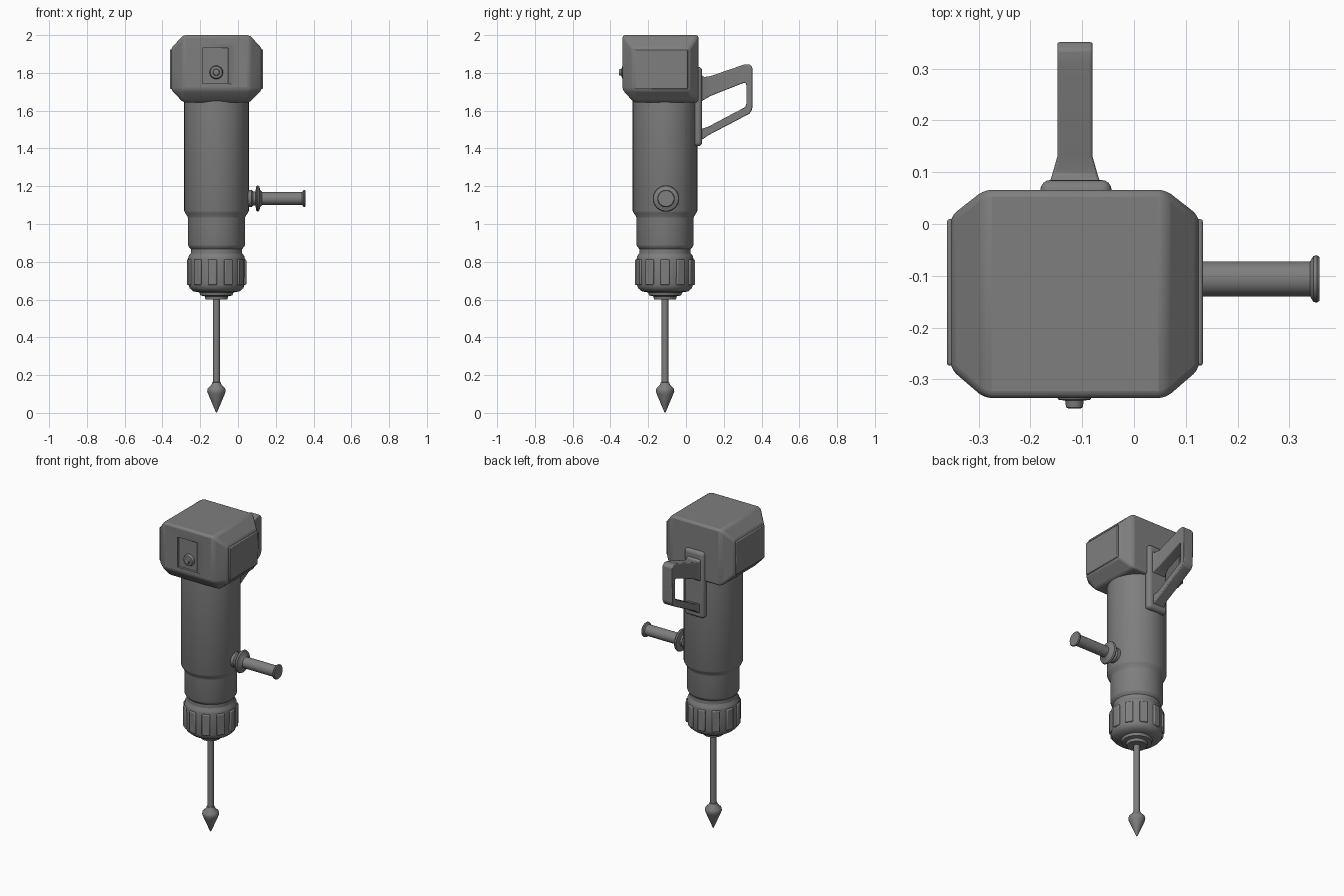
import bpy, bmesh, math
from mathutils import Matrix, Vector

if "Cube" in bpy.data.objects:
    bpy.data.objects.remove(bpy.data.objects["Cube"], do_unlink=True)

CX, CY = -0.114, -0.111          # axis of the tool
metal = bpy.data.materials.new("plain grey")
metal.use_nodes = True
GREY = (0.21, 0.21, 0.21, 1)
metal.diffuse_color = GREY
metal.node_tree.nodes["Principled BSDF"].inputs["Base Color"].default_value = GREY


def finish(name, bm, bevel=0, segments=2, matrix=None):
    """Turn a bmesh into a smooth-by-angle object with an optional bevel."""
    bmesh.ops.recalc_face_normals(bm, faces=bm.faces)
    mesh = bpy.data.meshes.new(name)
    bm.to_mesh(mesh)
    bm.free()
    obj = bpy.data.objects.new(name, mesh)
    bpy.context.collection.objects.link(obj)
    mesh.materials.append(metal)
    if matrix:
        mesh.transform(matrix)
    if bevel:
        mod = obj.modifiers.new("Bevel", "BEVEL")
        mod.width, mod.segments, mod.limit_method = bevel, segments, "ANGLE"
        mod.angle_limit = math.radians(25)
    bpy.ops.object.select_all(action="DESELECT")
    obj.select_set(True)
    bpy.context.view_layer.objects.active = obj
    bpy.ops.object.shade_smooth_by_angle(angle=math.radians(35))
    return obj


def lathe(name, profile, matrix, steps=48):
    """Spin (radius, height) points around the local z axis."""
    bm = bmesh.new()
    verts = [bm.verts.new((r, 0, h)) for r, h in profile]
    edges = [bm.edges.new(pair) for pair in zip(verts, verts[1:])]
    bmesh.ops.spin(bm, geom=verts + edges, cent=(0, 0, 0), axis=(0, 0, 1),
                   angle=math.tau, steps=steps)
    bmesh.ops.remove_doubles(bm, verts=bm.verts, dist=0.0001)
    return finish(name, bm, matrix=matrix)


def box(name, center, size, bevel=0, segments=2, turn=Matrix()):
    bm = bmesh.new()
    bmesh.ops.create_cube(bm, size=1)
    shape = Matrix.Translation(center) @ turn @ Matrix.Diagonal((*size, 1))
    return finish(name, bm, bevel, segments, shape)


upright = Matrix.Translation((CX, CY, 0))

# Main barrel with the stepped lower sleeve
lathe("barrel", [(0, 1.66), (0.171, 1.66), (0.171, 1.07), (0.166, 1.058), (0.153, 1.04),
                 (0.151, 1.03), (0.151, 0.89), (0.147, 0.88), (0.136, 0.868),
                 (0.136, 0.84), (0, 0.84)], upright)

# Chuck, its nose and grip ribs
lathe("chuck", [(0, 0.87), (0.134, 0.87), (0.136, 0.845), (0.148, 0.83), (0.15, 0.815),
                (0.149, 0.68), (0.142, 0.66), (0.122, 0.643), (0.09, 0.638), (0.085, 0.622),
                (0.062, 0.617), (0.058, 0.6), (0, 0.6)], upright)
RIBS = 11
for i in range(RIBS):
    turn = Matrix.Rotation(math.tau * i / RIBS, 4, "Z")
    spot = Vector((CX, CY, 0.745)) + turn @ Vector((0.144, 0, 0))
    box(f"chuck_rib_{i + 1}", spot, (0.028, 0.048, 0.135), 0.006, 2, turn)

# Drill rod and pointed bit
lathe("rod", [(0, 0.62), (0.018, 0.62), (0.018, 0.12), (0, 0.12)], upright, 24)
lathe("bit_tip", [(0, 0.165), (0.022, 0.162), (0.026, 0.15), (0.046, 0.13), (0.049, 0.115),
                  (0.044, 0.1), (0.004, 0.005), (0, 0.0)], upright, 24)

# Motor head: box tapering to both sides, with a sloped lower front
bm = bmesh.new()
points = []
for side in (-1, 1):
    points += [(CX + side * 0.175, y, z) for y, z in
               ((-0.336, 2), (0.066, 2), (0.066, 1.643), (-0.275, 1.643), (-0.336, 1.71))]
    points += [(CX + side * 0.24, y, z) for y in (-0.28, 0.015) for z in (1.71, 1.93)]
bmesh.ops.convex_hull(bm, input=[bm.verts.new(p) for p in points])
bmesh.ops.dissolve_limit(bm, angle_limit=0.02, verts=bm.verts, edges=bm.edges)
head = finish("motor_head", bm, 0.014, 3)

# Recess on the front of the head
cutter = box("recess_cutter", (CX - 0.006, -0.336, 1.838), (0.136, 0.03, 0.19))
cutter.hide_render = True
cutter.hide_viewport = True
cut = head.modifiers.new("Recess", "BOOLEAN")
cut.operation, cut.object, cut.solver = "DIFFERENCE", cutter, "EXACT"

# Raised panels on the two sides of the head
for side, word in ((-1, "right"), (1, "left")):
    box(f"head_panel_{word}", (CX + side * 0.236, -0.132, 1.82), (0.022, 0.283, 0.21), 0.005)

# Knob in the recess
lathe("knob", [(0, -0.01), (0.036, -0.01), (0.036, 0.008), (0.031, 0.019), (0.018, 0.021),
               (0.016, 0.034), (0.012, 0.036), (0, 0.036)],
      Matrix.Translation((CX - 0.001, -0.32, 1.803)) @ Matrix.Rotation(math.pi / 2, 4, "X"), 24)

# Side grip with collar, flange and end cap
lathe("side_grip", [(0, 0.03), (0.046, 0.03), (0.046, 0.072), (0.036, 0.08), (0.036, 0.092),
                    (0.066, 0.097), (0.07, 0.104), (0.066, 0.112), (0.045, 0.118),
                    (0.034, 0.128), (0.034, 0.34), (0.044, 0.346), (0.046, 0.353),
                    (0.042, 0.358), (0, 0.358)],
      Matrix.Translation((0, CY + 0.005, 1.135)) @ Matrix.Rotation(math.pi / 2, 4, "Y"), 32)

# Rear handle: mounting plate and an open loop, wider where it meets the plate
box("handle_plate", (CX + 0.002, 0.062, 1.622), (0.138, 0.046, 0.42), 0.02, 4)
outer = [(0.07, 1.8), (0.095, 1.778), (0.13, 1.783), (0.31, 1.845), (0.337, 1.846),
         (0.351, 1.83), (0.351, 1.61), (0.338, 1.585), (0.115, 1.468), (0.07, 1.435)]
inner = [(0.07, 1.64), (0.095, 1.658), (0.13, 1.678), (0.3, 1.745), (0.31, 1.748),
         (0.319, 1.742), (0.319, 1.63), (0.31, 1.617), (0.115, 1.514), (0.07, 1.5)]
widths = [0.052, 0.044] + [0.034] * 7 + [0.044]
bm = bmesh.new()
rings = []
for (oy, oz), (iy, iz), w in zip(outer, inner, widths):
    rings.append([bm.verts.new(p) for p in ((CX - w, oy, oz), (CX + w, oy, oz),
                                            (CX + w, iy, iz), (CX - w, iy, iz))])
for a, b in zip(rings, rings[1:]):
    for k in range(4):
        bm.faces.new((a[k], a[k - 1], b[k - 1], b[k]))
bm.faces.new(rings[0])
bm.faces.new(rings[-1])
finish("rear_handle", bm, 0.013, 3)
